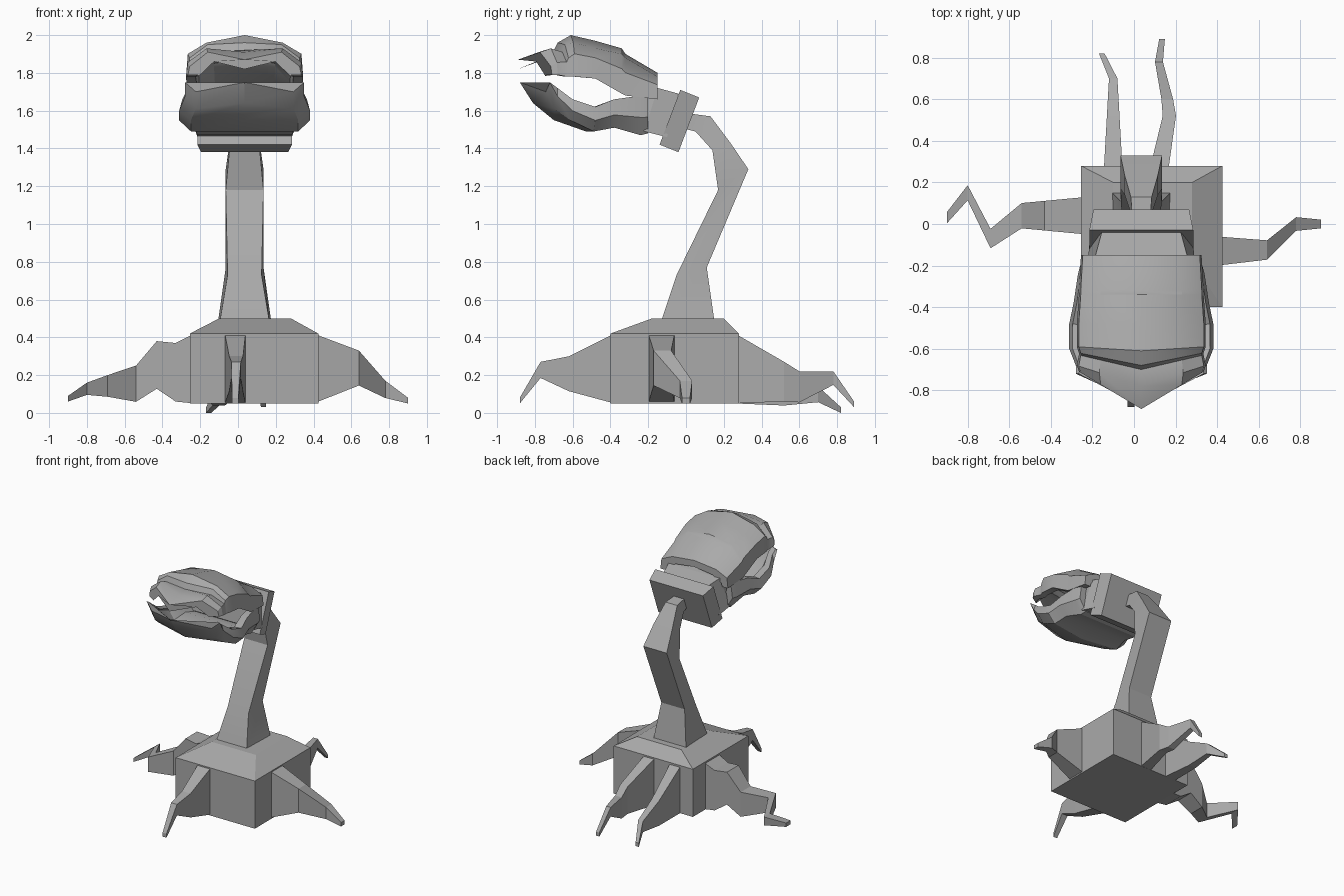
import bpy, bmesh, math

cube = bpy.data.objects.get("Cube")
if cube:
    bpy.data.objects.remove(cube, do_unlink=True)

shade = (.4, .4, .4, 1)
grey = bpy.data.materials.new("plain grey")
grey.use_nodes = True
grey.diffuse_color = shade
grey.node_tree.nodes["Principled BSDF"].inputs["Base Color"].default_value = shade
centre = .035  # centre line of head and stem


def loft(name, rings, smooth_angle=0):
    """Skin a list of equal-length closed rings and cap both ends."""
    bm = bmesh.new()
    loops = [[bm.verts.new(point) for point in ring] for ring in rings]
    count = len(loops[0])
    for near, far in zip(loops, loops[1:]):
        for i in range(count):
            j = (i + 1) % count
            bm.faces.new((near[i], near[j], far[j], far[i]))
    bm.faces.new(loops[0])
    bm.faces.new(loops[-1])
    bmesh.ops.recalc_face_normals(bm, faces=bm.faces)
    mesh = bpy.data.meshes.new(name)
    bm.to_mesh(mesh)
    bm.free()
    mesh.materials.append(grey)
    part = bpy.data.objects.new(name, mesh)
    bpy.context.collection.objects.link(part)
    if smooth_angle:
        bpy.ops.object.select_all(action='DESELECT')
        part.select_set(True)
        bpy.context.view_layer.objects.active = part
        bpy.ops.object.shade_smooth_by_angle(angle=math.radians(smooth_angle))


def level_square(middle_x, middle_y, half, z):
    """Horizontal square ring."""
    left, right = middle_x - half, middle_x + half
    front, back = middle_y - half, middle_y + half
    return [(left, front, z), (right, front, z), (right, back, z), (left, back, z)]


def beam(name, sections, smooth_angle=0):
    """Symmetric four-sided beam; each section has a low edge, a high edge and their half widths."""
    rings = []
    for low, high, low_half, high_half in sections:
        rings.append([(centre - low_half, *low), (centre + low_half, *low),
                      (centre + high_half, *high), (centre - high_half, *high)])
    loft(name, rings, smooth_angle)


def root(name, along_x, half_width, path):
    """Tapering root; the path gives distance outward, sideways position and top height."""
    start, end = path[0][0], path[-1][0]
    rings = []
    for out, side, top in path:
        t = (out - start) / (end - start)
        half = half_width * (1 - .7 * t)
        bottom = top - .03 - .34 * (1 - t) ** 1.2
        corners = [(side - half, bottom), (side + half, bottom),
                   (side + half, top), (side - half, top)]
        rings.append([(out, s, z) if along_x else (s, out, z) for s, z in corners])
    loft(name, rings)


def jaw(name, thickness, bulge, crown, sections):
    """Arched shell; sections give middle y, side setback, half width, rim, crest, shoulder drop."""
    rings = []
    for y, setback, width, rim, crest, drop in sections:
        shoulder = rim + .55 * (crest - rim)
        half = [(width, rim), (width * bulge, shoulder), (width * crown, crest - drop)]
        outer = [(-x, z) for x, z in half] + [(0, crest)] + half[::-1]
        inner = [(x * .83, z if z == rim else z - thickness) for x, z in reversed(outer)]
        rings.append([(centre + x, y + setback * min(1, abs(x) / width), z)
                      for x, z in outer + inner])
    loft(name, rings, 25)


# Root ball with sloped top
middle = (.085, -.06)
loft("base_block", [level_square(*middle, .34, .05),
                    level_square(*middle, .34, .42),
                    level_square(.09, .01, .19, .5)])

# Roots spreading from the ball
root("front_root", False, .055,
     [(-.38, -.015, .42), (-.62, -.01, .3), (-.77, -.01, .27), (-.88, -.015, .08)])
root("left_root", True, .07,
     [(.4, -.13, .42), (.64, -.125, .33), (.78, 0, .17), (.9, 0, .08)])
root("right_root", True, .09,
     [(-.23, .04, .42), (-.33, .04, .37), (-.43, .04, .38), (-.54, .04, .25),
      (-.69, -.07, .2), (-.8, .15, .16), (-.9, .03, .09)])
root("back_right_root", False, .045,
     [(.26, -.1, .42), (.52, -.1, .23), (.7, -.1, .14), (.82, -.155, .03)])
root("back_left_root", False, .045,
     [(.26, .12, .42), (.52, .17, .27), (.6, .16, .22), (.78, .12, .22), (.89, .135, .06)])

# Bent stem, front edge then back edge
beam("stem", [((-.13, .49), (.15, .49), .13, .14),
              ((-.05, .73), (.11, .77), .09, .1),
              ((.17, 1.18), (.33, 1.29), .1, .1),
              ((.14, 1.39), (.235, 1.43), .08, .08),
              ((.05, 1.49), (.13, 1.57), .05, .05),
              ((-.03, 1.51), (-.02, 1.59), .04, .04)], 30)

# Collar and throat behind the jaws
beam("collar", [((-.04, 1.38), (.07, 1.67), .23, .23),
                ((-.14, 1.42), (-.03, 1.71), .25, .25)])
beam("throat", [((-.1, 1.46), (-.04, 1.69), .25, .19),
                ((-.22, 1.49), (-.15, 1.72), .26, .22),
                ((-.29, 1.54), (-.26, 1.74), .24, .22)])

# Upper jaw: stepped hood ending in a pointed lip
jaw("upper_jaw", .05, .97, .65, [
    (-.15, 0, .29, 1.66, 1.8, .02),
    (-.32, 0, .3, 1.68, 1.9, .02),
    (-.34, 0, .3, 1.69, 1.93, .03),
    (-.48, 0, .31, 1.77, 1.97, .04),
    (-.61, .02, .31, 1.78, 2, .04),
    (-.68, .06, .3, 1.78, 1.96, .01),
    (-.7, .07, .3, 1.78, 1.92, .01),
    (-.78, .1, .31, 1.79, 1.91, -.02),
    (-.89, .18, .3, 1.79, 1.87, -.04)])

# Lower jaw: scoop with bulging cheeks
jaw("lower_jaw", -.05, 1.05, .86, [
    (-.2, 0, .28, 1.67, 1.48, 0),
    (-.24, 0, .29, 1.68, 1.47, 0),
    (-.38, 0, .31, 1.66, 1.51, 0),
    (-.53, .05, .33, 1.62, 1.49, 0),
    (-.7, .1, .33, 1.66, 1.55, 0),
    (-.81, .13, .3, 1.72, 1.64, .03),
    (-.88, .16, .3, 1.75, 1.75, .05)])
